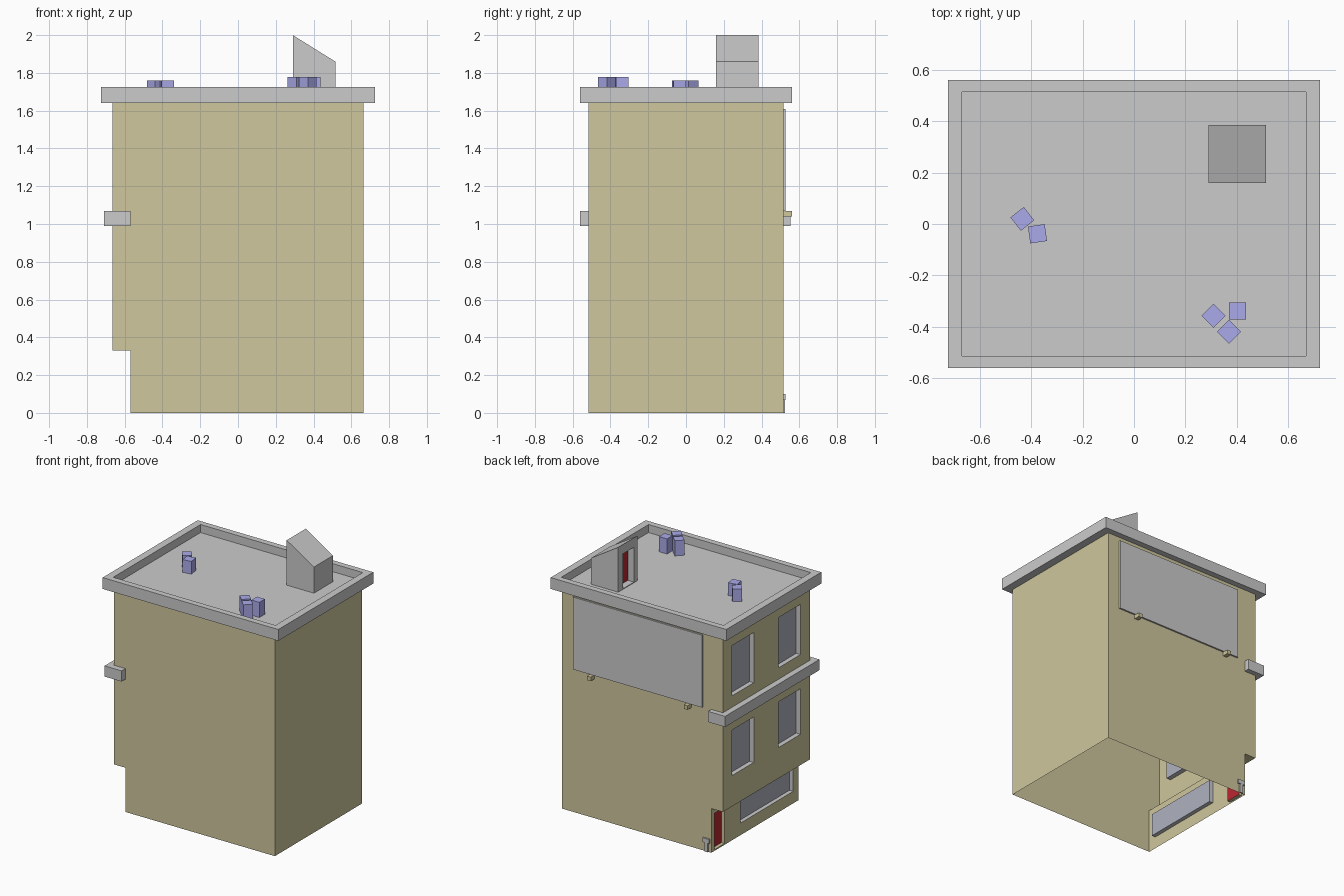
import bpy
from math import radians

if "Cube" in bpy.data.objects:
    bpy.data.objects.remove(bpy.data.objects["Cube"])


def material(name, rgb):
    m = bpy.data.materials.new(name)
    m.diffuse_color = (*rgb, 1)
    m.use_nodes = True
    m.node_tree.nodes["Principled BSDF"].inputs["Base Color"].default_value = m.diffuse_color
    return m


OLIVE = material("olive_wall", (0.62, 0.57, 0.34))
RED = material("red_door", (0.50, 0.02, 0.03))
GLASS = material("dark_glass", (0.43, 0.44, 0.52))
BLUE = material("blue_unit", (0.40, 0.40, 0.82))


def mesh(name, faces, mat=None):
    """Object from a list of polygons, each a list of points."""
    verts = [p for f in faces for p in f]
    index, n = [], 0
    for f in faces:
        index.append(range(n, n + len(f)))
        n += len(f)
    me = bpy.data.meshes.new(name)
    me.from_pydata(verts, [], [list(i) for i in index])
    ob = bpy.data.objects.new(name, me)
    bpy.context.collection.objects.link(ob)
    if mat:
        me.materials.append(mat)
    return ob


def box(name, x, y, z, mat=None, turn=0):
    """Box from (low, high) ranges, turned about z."""
    bpy.ops.mesh.primitive_cube_add(
        size=1, location=[(r[0] + r[1]) / 2 for r in (x, y, z)],
        rotation=(0, 0, radians(turn)))
    ob = bpy.context.object
    ob.name = name
    ob.scale = [r[1] - r[0] for r in (x, y, z)]
    if mat:
        ob.data.materials.append(mat)
    return ob


def rect_x(x, y0, y1, z0, z1):
    """Rectangle facing -x."""
    return [(x, y0, z0), (x, y0, z1), (x, y1, z1), (x, y1, z0)]


def wall_x(x, y, z, holes):
    """Faces of a -x wall split into a grid, leaving rectangular holes."""
    ys = sorted({*y, *(v for h in holes for v in h[:2])})
    zs = sorted({*z, *(v for h in holes for v in h[2:])})
    out = []
    for y0, y1 in zip(ys, ys[1:]):
        for z0, z1 in zip(zs, zs[1:]):
            if not any(h[0] <= y0 and y1 <= h[1] and h[2] <= z0 and z1 <= h[3] for h in holes):
                out.append(rect_x(x, y0, y1, z0, z1))
    return out


def prism_y(profile, y0, y1):
    """Front and back faces of an (x, z) profile."""
    return [[(x, y0, z) for x, z in profile],
            [(x, y1, z) for x, z in reversed(profile)]]


def recess(name, x, hole, depth, panel_mat, reveal_mat=None):
    """Reveal around a hole in a -x wall, with a set-back panel."""
    a, b = rect_x(x, *hole), rect_x(x + depth, *hole)
    mesh(name + "_reveal", [[a[i], a[(i + 1) % 4], b[(i + 1) % 4], b[i]] for i in range(4)], reveal_mat)
    mesh(name + "_panel", [b], panel_mat)


# Main body: open-bottomed shell with set-back ground floor on the left
X, Y, TOP, GX, GZ = 0.665, 0.515, 1.64, -0.57, 0.33
windows = [(y0, y0 + 0.26, z0, z1)
           for y0 in (-0.40, 0.15) for z0, z1 in ((0.56, 0.90), (1.155, 1.53))]
shop = (-0.45, 0.17, 0.09, 0.26)
door = (0.36, 0.48, 0.01, 0.28)
body = prism_y([(GX, 0), (X, 0), (X, TOP), (-X, TOP), (-X, GZ), (GX, GZ)], -Y, Y)
body.append([(X, -Y, 0), (X, Y, 0), (X, Y, TOP), (X, -Y, TOP)])
body.append([(-X, -Y, GZ), (-X, Y, GZ), (GX, Y, GZ), (GX, -Y, GZ)])
body += wall_x(-X, (-Y, Y), (GZ, TOP), windows)
body += wall_x(GX, (-Y, Y), (0, GZ), [shop, door])
mesh("building_walls", body, OLIVE)

# Windows and street door
for i, w in enumerate(windows):
    recess(f"window_{i + 1}", -X, w, 0.035, GLASS)
recess("shop_window", GX, shop, 0.03, GLASS)
recess("street_door", GX, door, 0.025, RED, OLIVE)

# Roof tray with parapet rim
OX, OY, RIM, FLOOR = 0.725, 0.56, 1.725, 1.665


def ring(x, y, z):
    return [(-x, -y, z), (x, -y, z), (x, y, z), (-x, y, z)]


loops = [ring(OX, OY, TOP), ring(OX, OY, RIM), ring(X + .005, Y, RIM), ring(X + .005, Y, FLOOR)]
tray = [loops[0][::-1], loops[-1]]
for lo, hi in zip(loops, loops[1:]):
    tray += [[lo[i], lo[(i + 1) % 4], hi[(i + 1) % 4], hi[i]] for i in range(4)]
mesh("roof_parapet", tray)

# Stair house with sloped top and recessed door
x0, x1, y0, y1, hi, lo = 0.29, 0.515, 0.16, 0.385, 2.0, 1.86
roof_door = (0.20, 0.33, FLOOR + 0.005, 1.93)
hut = prism_y([(x0, FLOOR), (x1, FLOOR), (x1, lo), (x0, hi)], y0, y1)
hut.append([(x1, y0, FLOOR), (x1, y1, FLOOR), (x1, y1, lo), (x1, y0, lo)])
hut.append([(x0, y0, hi), (x1, y0, lo), (x1, y1, lo), (x0, y1, hi)])
hut += wall_x(x0, (y0, y1), (FLOOR, hi), [roof_door])
mesh("stair_house", hut)
recess("roof_door", x0, roof_door, 0.05, RED)

# Rooftop units
units = [(-0.435, 0.02, 38, 1.76), (-0.376, -0.038, 8, 1.76),
         (0.31, -0.357, 45, 1.778), (0.37, -0.419, 45, 1.778), (0.403, -0.338, 0, 1.778)]
for i, (x, y, turn, top) in enumerate(units):
    box(f"roof_unit_{i + 1}", (x - .033, x + .033), (y - .033, y + .033), (FLOOR, top), BLUE, turn)

# Ledge across the left side
box("ledge", (-0.71, -0.57), (-0.56, 0.553), (0.99, 1.07))

# Blank rear panel and its brackets
box("rear_panel", (-0.50, 0.566), (Y, 0.527), (1.07, 1.61))
for i, x in enumerate((-0.39, 0.41)):
    box(f"panel_bracket_{i + 1}", (x - .016, x + .016), (Y, 0.56), (1.04, 1.07), OLIVE)

# Small wall fitting by the rear corner
box("fitting_head", (-0.56, -0.505), (Y, 0.527), (0.068, 0.10))
box("fitting_stem", (-0.545, -0.52), (Y, 0.525), (0, 0.068))
